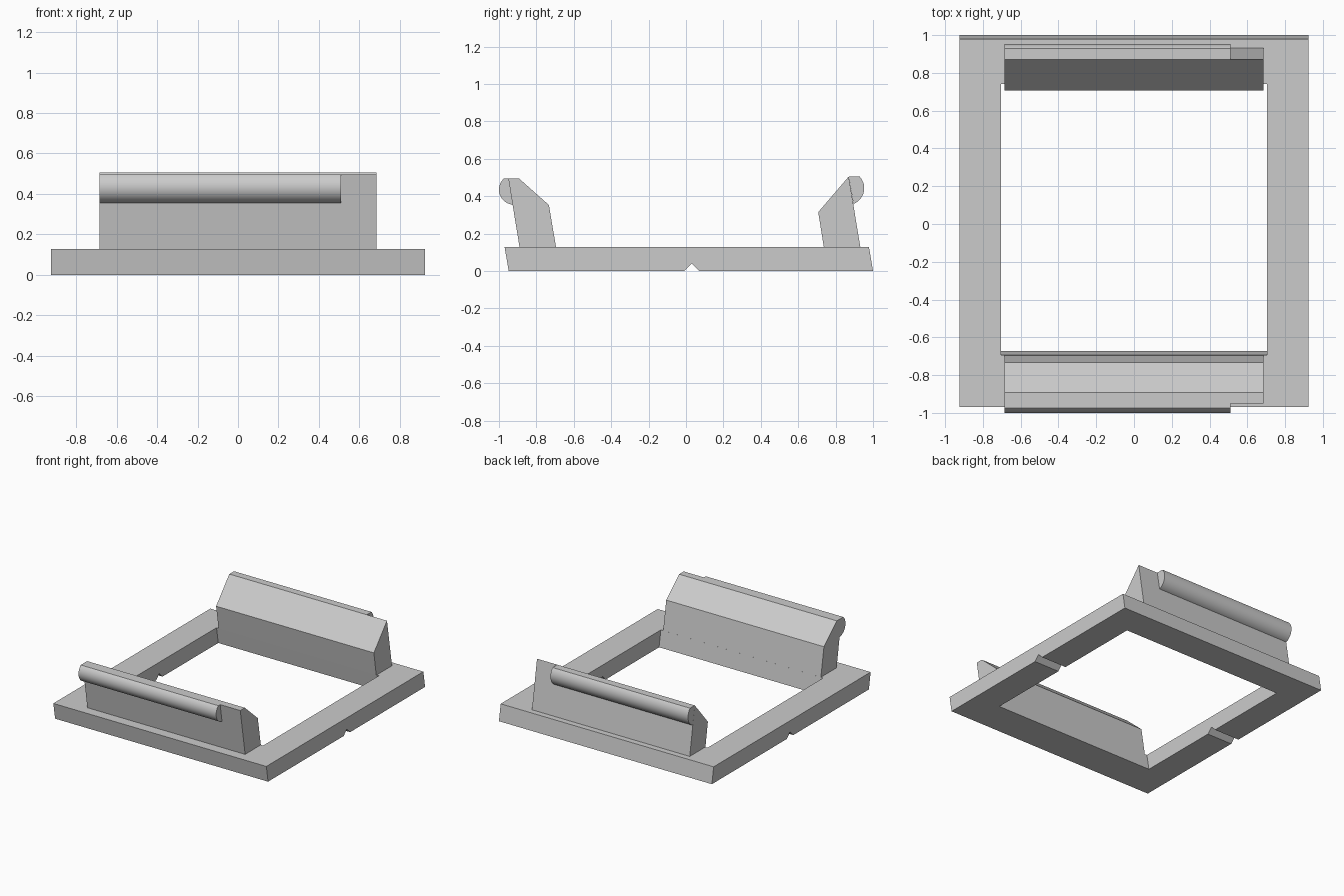
import bpy
import bmesh
import math

default = bpy.data.objects.get("Cube")
if default:
    bpy.data.objects.remove(default, do_unlink=True)

# Single plain grey material
GREY = (0.6, 0.6, 0.6, 1.0)
grey = bpy.data.materials.new("plain grey")
grey.use_nodes = True
grey.diffuse_color = GREY
grey.node_tree.nodes["Principled BSDF"].inputs["Base Color"].default_value = GREY


def prism(name, profile, x0, x1, smooth=False):
    """Extrude a (y, z) profile along x."""
    bm = bmesh.new()
    base = bm.faces.new([bm.verts.new((x0, y, z)) for y, z in profile])
    ext = bmesh.ops.extrude_face_region(bm, geom=[base])
    verts = [v for v in ext["geom"] if isinstance(v, bmesh.types.BMVert)]
    bmesh.ops.translate(bm, vec=(x1 - x0, 0, 0), verts=verts)
    bmesh.ops.recalc_face_normals(bm, faces=bm.faces)
    mesh = bpy.data.meshes.new(name)
    bm.to_mesh(mesh)
    bm.free()
    mesh.materials.append(grey)
    obj = bpy.data.objects.new(name, mesh)
    bpy.context.collection.objects.link(obj)
    if smooth:
        bpy.ops.object.select_all(action="DESELECT")
        obj.select_set(True)
        bpy.context.view_layer.objects.active = obj
        bpy.ops.object.shade_smooth_by_angle(angle=math.radians(30))
    return obj


def cut(target, cutter):
    """Subtract the cutter from the target and discard it."""
    cutter.hide_render = True
    mod = target.modifiers.new("cut", "BOOLEAN")
    mod.operation = "DIFFERENCE"
    mod.solver = "EXACT"
    mod.object = cutter
    bpy.context.view_layer.objects.active = target
    bpy.ops.object.modifier_apply(modifier=mod.name)
    bpy.data.objects.remove(cutter, do_unlink=True)


def slanted(y0, y1, z0, z1, lean=-0.17):
    """Parallelogram profile leaning towards the front as it rises."""
    return [(y0 + lean * z0, z0), (y1 + lean * z0, z0),
            (y1 + lean * z1, z1), (y0 + lean * z1, z1)]


def arc(cy, cz, r, start, end, steps=24):
    return [(cy + r * math.cos(start + (end - start) * i / steps),
             cz + r * math.sin(start + (end - start) * i / steps))
            for i in range(steps + 1)]


HALF, OPENING, CLIP, ROLL_END = 0.925, 0.705, 0.685, 0.51
THICK = 0.128

# Base frame with a leaning rectangular opening and a V groove underneath
frame = prism("base_frame", slanted(-0.948, 1.0, 0, THICK), -HALF, HALF)
cut(frame, prism("opening_cutter", slanted(-0.673, 0.762, -0.1, 0.3), -OPENING, OPENING))
cut(frame, prism("groove_cutter", [(-0.05, -0.04), (0.03, 0.04), (0.11, -0.04)], -1.1, 1.1))

# Front and rear upright clips
prism("front_clip", [(-0.89, THICK), (-0.695, THICK), (-0.733, 0.353),
                     (-0.893, 0.495), (-0.95, 0.495)], -CLIP, CLIP)
prism("rear_clip", [(0.737, THICK), (0.932, THICK), (0.87, 0.505),
                    (0.707, 0.315)], -CLIP, CLIP)

# Rounded catch rolls with flat tops, short of the left end
r, cz = 0.08, 0.435
top_angle = math.pi - math.asin((0.495 - cz) / r)
front = [(-0.95, 0.495)] + arc(-0.92, cz, r, top_angle, math.radians(265))
prism("front_catch", front, -CLIP, ROLL_END, smooth=True)

r, cz = 0.09, 0.443
top_angle = math.asin((0.505 - cz) / r)
rear = [(0.87, 0.505)] + arc(0.863, cz, r, top_angle, math.radians(-69))
prism("rear_catch", rear, -CLIP, ROLL_END, smooth=True)
